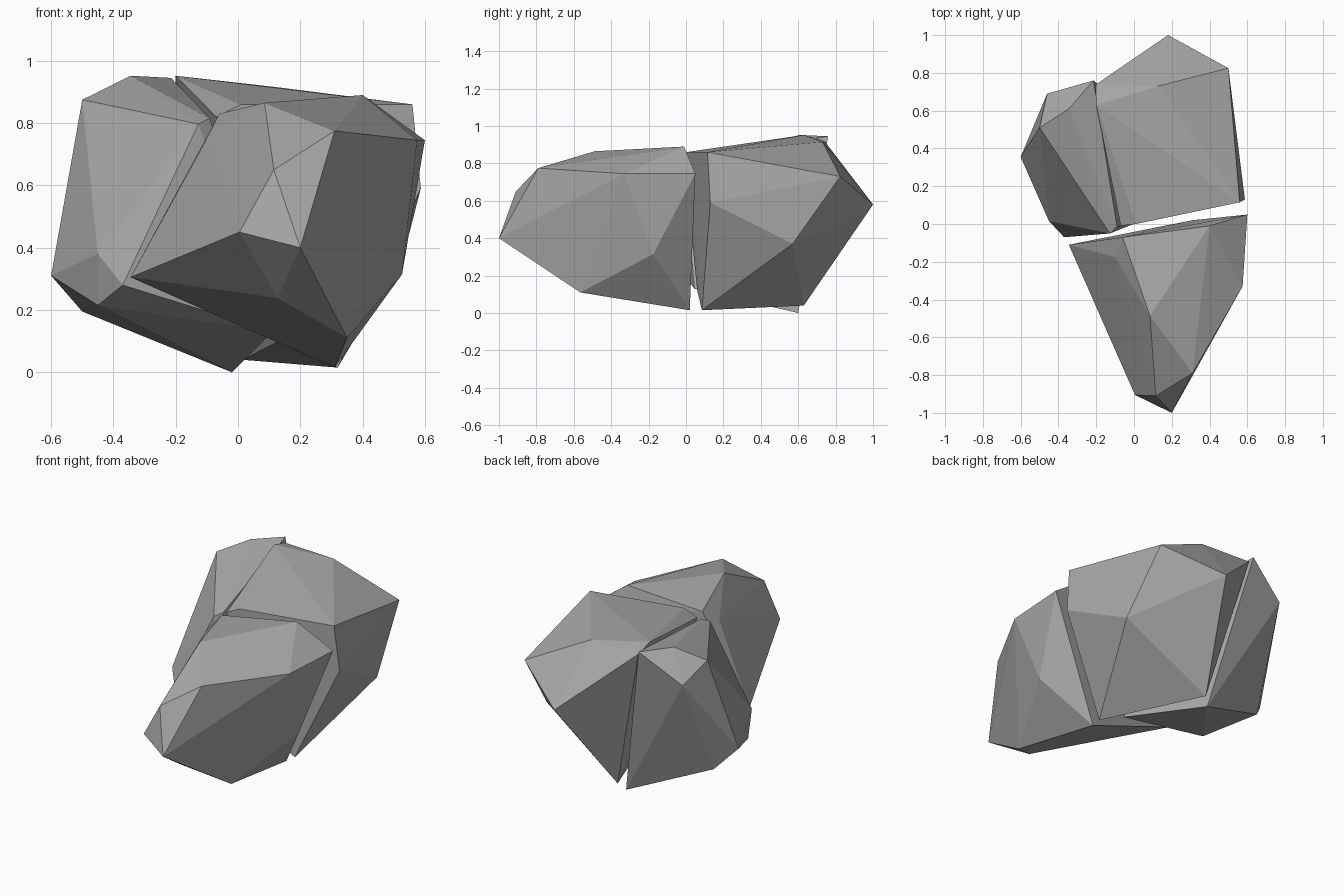
import bpy
import bmesh

# Remove the default cube only
default_cube = bpy.data.objects.get("Cube")
if default_cube:
    bpy.data.objects.remove(default_cube, do_unlink=True)

# One plain stone colour
STONE_COLOUR = (0.4, 0.4, 0.4, 1.0)
stone = bpy.data.materials.new("stone_grey")
stone.use_nodes = True
stone.diffuse_color = STONE_COLOUR
shader = stone.node_tree.nodes.get("Principled BSDF")
shader.inputs["Base Color"].default_value = STONE_COLOUR
shader.inputs["Roughness"].default_value = 0.9


def chipped_rock(name, corners):
    """Wrap a faceted convex rock tightly around a few corner points."""
    bm = bmesh.new()
    for corner in corners:
        bm.verts.new(corner)
    hull = bmesh.ops.convex_hull(bm, input=list(bm.verts))
    # Drop any point which ended up inside the rock
    leftovers = {item for item in hull["geom_interior"] + hull["geom_unused"]
                 if isinstance(item, bmesh.types.BMVert)}
    bmesh.ops.delete(bm, geom=list(leftovers), context="VERTS")
    bmesh.ops.recalc_face_normals(bm, faces=list(bm.faces))
    mesh = bpy.data.meshes.new(name)
    bm.to_mesh(mesh)
    bm.free()
    mesh.materials.append(stone)
    rock = bpy.data.objects.new(name, mesh)
    bpy.context.scene.collection.objects.link(rock)
    return rock


# Front rock: pointed nose, flat split face at the back
chipped_rock("front_rock", [
    (.2, -1, .4), (.005, -.905, .45), (.115, -.91, .65), (.31, -.79, .775),
    (.085, -.487, .865), (.4, -.01, .89), (.6, .05, .745), (.575, -.33, .745),
    (.527, -.175, .315), (.35, -.565, .11), (.127, -.74, .238),
    (-.345, -.11, .305), (-.06, -.07, .83), (-.1, -.175, .75),
    (.31, .02, .015),
])

# Rear rock: broad sloping top and a blunt point at the back
chipped_rock("rear_rock", [
    (.18, 1, .58), (.5, .825, .73), (.56, .115, .86), (.587, .13, .59),
    (.01, 0, .86), (-.07, -.01, .82), (-.2, .63, .952), (-.2, .74, .92),
    (.127, .73, .915), (.53, .57, .37), (.32, .085, .015),
    (.015, .63, .04), (.17, .06, .12),
])

# Side rock: tall slab leaning against the other two
chipped_rock("side_rock", [
    (-.215, .76, .945), (-.46, .69, .78), (-.5, .51, .875), (-.345, .61, .952),
    (-.6, .355, .31), (-.5, .45, .195), (-.45, .05, .215), (-.45, .015, .38),
    (-.37, -.07, .28), (-.127, -.05, .797), (-.09, -.015, .815),
    (-.02, .6, 0), (.11, .045, .13),
])
